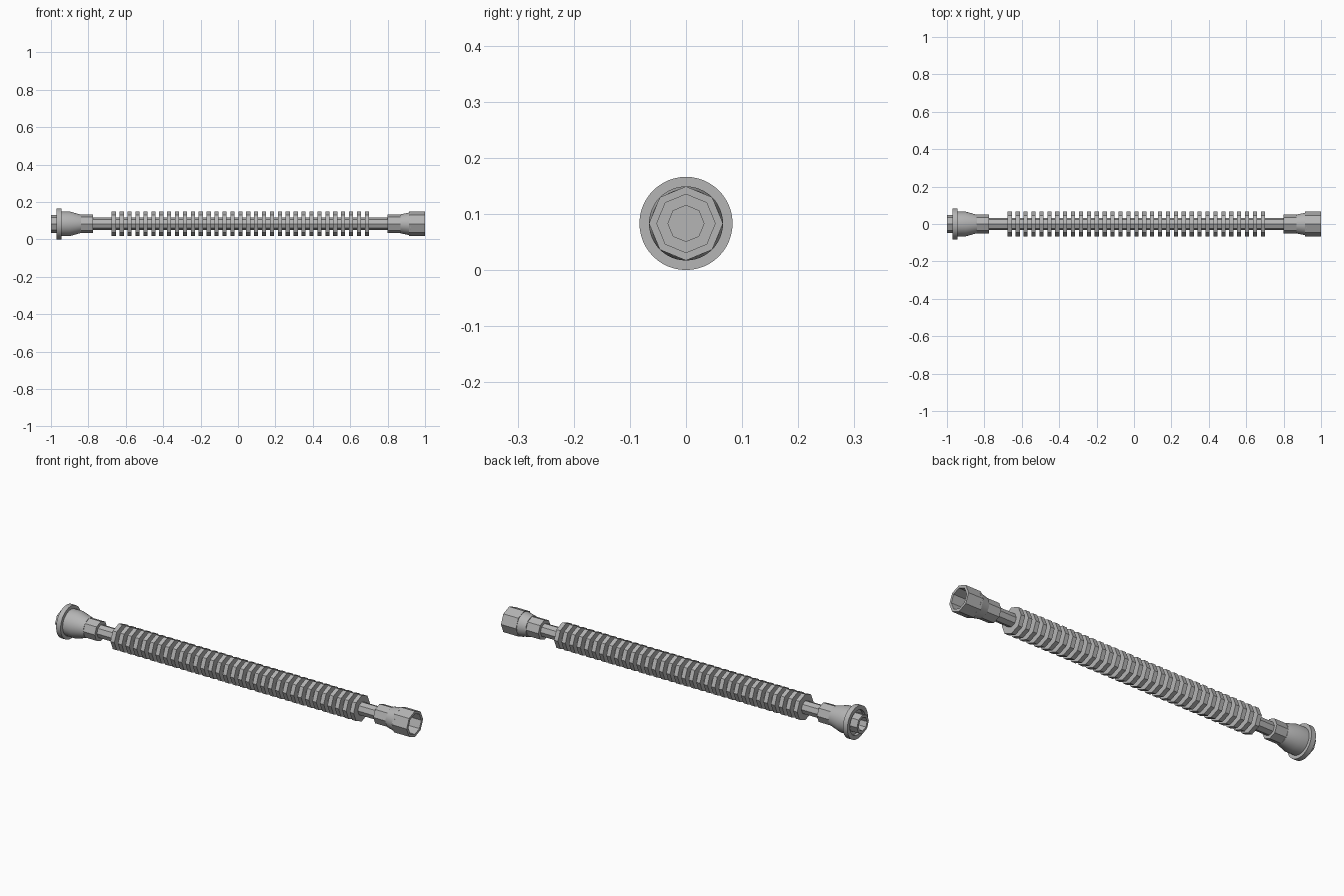
import bpy, bmesh, math

cube = bpy.data.objects.get("Cube")
if cube:
    bpy.data.objects.remove(cube)

AXIS_Z = 0.083
ROUND = 48

metal = bpy.data.materials.new("grey_metal")
metal.use_nodes = True
grey = (0.46, 0.46, 0.46, 1)
metal.diffuse_color = grey
metal.node_tree.nodes["Principled BSDF"].inputs["Base Color"].default_value = grey


def lathe(name, profile, sides=8, smooth=False):
    """Spin a closed (x, radius) profile around the long axis."""
    bm = bmesh.new()
    loops = []
    for i in range(sides):
        a = 2 * math.pi * i / sides
        loops.append([bm.verts.new((x, r * math.sin(a), AXIS_Z + r * math.cos(a)))
                      for x, r in profile])
    n = len(profile)
    for i in range(sides):
        here, after = loops[i], loops[(i + 1) % sides]
        for j in range(n):
            k = (j + 1) % n
            if profile[j][1] or profile[k][1]:
                bm.faces.new((here[j], here[k], after[k], after[j]))
    bmesh.ops.remove_doubles(bm, verts=bm.verts, dist=1e-5)
    bmesh.ops.recalc_face_normals(bm, faces=bm.faces)
    mesh = bpy.data.meshes.new(name)
    bm.to_mesh(mesh)
    bm.free()
    mesh.materials.append(metal)
    obj = bpy.data.objects.new(name, mesh)
    bpy.context.collection.objects.link(obj)
    if smooth:
        bpy.ops.object.select_all(action='DESELECT')
        obj.select_set(True)
        bpy.context.view_layer.objects.active = obj
        bpy.ops.object.shade_smooth_by_angle(angle=math.radians(20))
    return obj


def solid(x0, x1, r0, r1=None):
    return [(x0, 0), (x0, r0), (x1, r0 if r1 is None else r1), (x1, 0)]


def tube(x0, x1, outer, inner):
    return [(x0, inner), (x0, outer), (x1, outer), (x1, inner)]


# Core pipe running between the fittings
lathe("core_pipe", solid(-0.92, 0.93, 0.033))

# Evenly spaced octagonal ribs
RIBS, FIRST, LAST, WIDTH = 33, -0.675, 0.70, 0.022
pitch = (LAST - FIRST - WIDTH) / (RIBS - 1)
for i in range(RIBS):
    x = FIRST + i * pitch
    lathe("rib", solid(x, x + WIDTH, 0.066))

# Flanged fitting: round body, flange ring, octagonal collar and open stub
lathe("flanged_body", [(-0.955, 0), (-0.955, 0.066), (-0.90, 0.066),
                       (-0.84, 0.049), (-0.84, 0)], ROUND, True)
lathe("flange", tube(-0.97, -0.945, 0.083, 0.062), ROUND, True)
lathe("flanged_collar", solid(-0.90, -0.775, 0.05))
lathe("open_stub", tube(-1.0, -0.95, 0.048, 0.034))

# Socket fitting: octagonal collar, tapered shoulder and hollow nut
lathe("socket_collar", solid(0.80, 0.91, 0.05))
lathe("socket_shoulder", solid(0.87, 0.925, 0.051, 0.062), ROUND, True)
lathe("socket_nut", [(0.915, 0), (0.915, 0.066), (1.0, 0.066),
                     (1.0, 0.052), (0.925, 0.052), (0.925, 0)])
